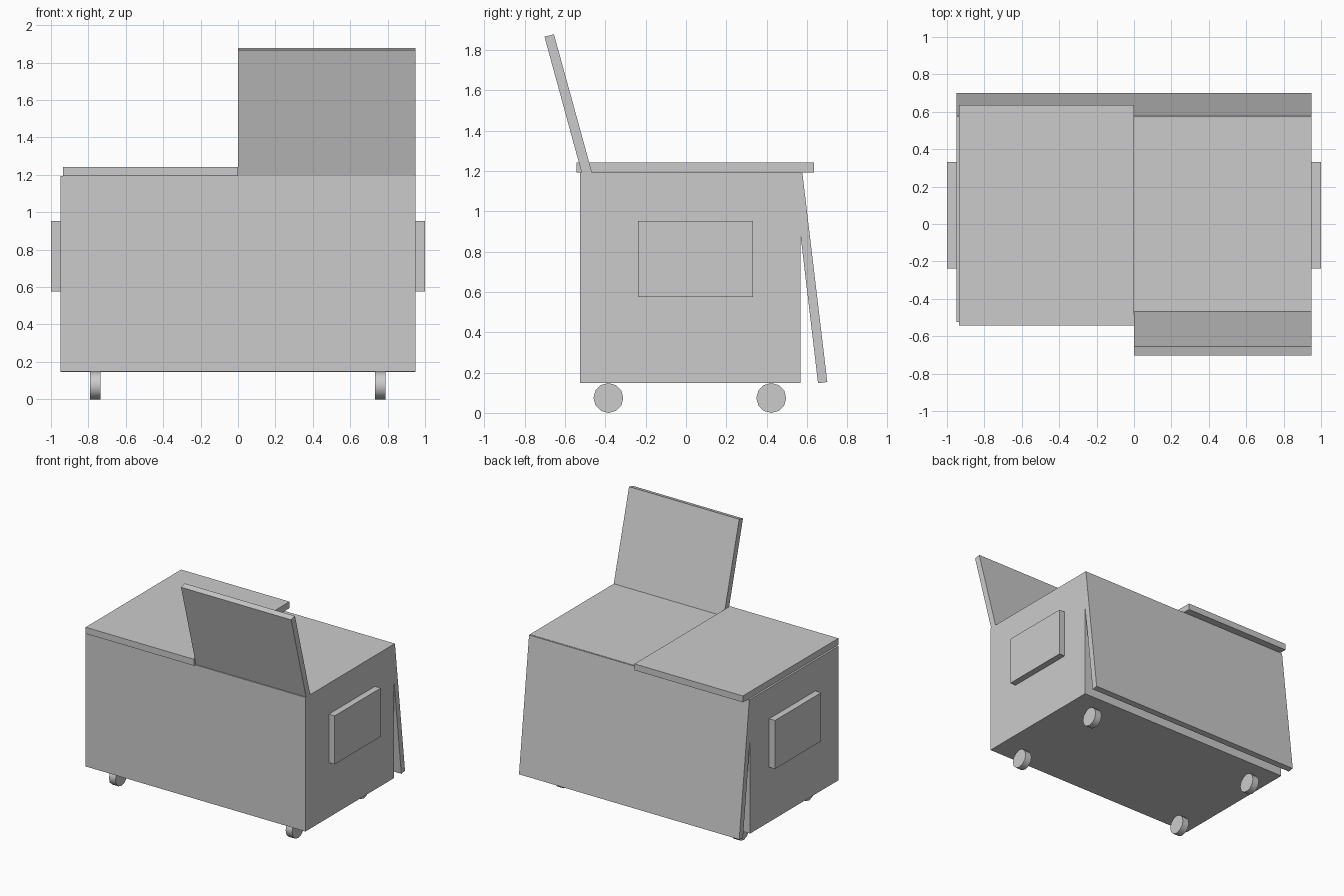
import bpy, bmesh, math
from mathutils import Matrix

if "Cube" in bpy.data.objects:
    bpy.data.objects.remove(bpy.data.objects["Cube"])

grey = bpy.data.materials.new("light grey")
grey.diffuse_color = (0.6, 0.6, 0.6, 1)
grey.use_nodes = True
grey.node_tree.nodes["Principled BSDF"].inputs["Base Color"].default_value = grey.diffuse_color


def finish(name, bm):
    bmesh.ops.recalc_face_normals(bm, faces=bm.faces)
    mesh = bpy.data.meshes.new(name)
    bm.to_mesh(mesh)
    bm.free()
    mesh.materials.append(grey)
    ob = bpy.data.objects.new(name, mesh)
    bpy.context.collection.objects.link(ob)
    return ob


def prism(name, x0, x1, profile):
    """Extrude a side profile of (y, z) points from x0 to x1."""
    bm = bmesh.new()
    face = bm.faces.new([bm.verts.new((x0, y, z)) for y, z in profile])
    ext = bmesh.ops.extrude_face_region(bm, geom=[face])["geom"]
    moved = [v for v in ext if isinstance(v, bmesh.types.BMVert)]
    bmesh.ops.translate(bm, verts=moved, vec=(x1 - x0, 0, 0))
    return finish(name, bm)


def box(name, x0, x1, y0, y1, z0, z1):
    return prism(name, x0, x1, [(y0, z0), (y1, z0), (y1, z1), (y0, z1)])


# Container body
box("body", -0.95, 0.95, -0.525, 0.568, 0.148, 1.193)

# Leaning back panel, its top edge sunk into the body
prism("back_panel", -0.95, 0.95,
      [(0.577, 1.192), (0.701, 0.153), (0.655, 0.147), (0.532, 1.187)])

# Closed lid on the left, open lid tilted forward on the right
box("closed_lid", -0.935, 0.0, -0.542, 0.635, 1.193, 1.243)
prism("open_lid", 0.0, 0.95,
      [(-0.702, 1.866), (-0.655, 1.878), (-0.461, 1.172), (-0.509, 1.16)])

# Lifting pockets on both ends
for side, sx in (("left", -1), ("right", 1)):
    x0, x1 = sorted((sx * 0.95, sx * 1.0))
    box(side + "_pocket", x0, x1, -0.237, 0.332, 0.575, 0.953)

# Four wheels
for side, x in (("left", -0.764), ("right", 0.76)):
    for end, y in (("front", -0.385), ("back", 0.423)):
        bm = bmesh.new()
        bmesh.ops.create_cone(
            bm, cap_ends=True, segments=12, radius1=0.074, radius2=0.074, depth=0.056,
            matrix=Matrix.Translation((x, y, 0.074)) @ Matrix.Rotation(math.pi / 2, 4, "Y"))
        wheel = finish(f"{end}_{side}_wheel", bm)
        bpy.ops.object.select_all(action="DESELECT")
        wheel.select_set(True)
        bpy.context.view_layer.objects.active = wheel
        bpy.ops.object.shade_smooth_by_angle(angle=math.radians(40))
